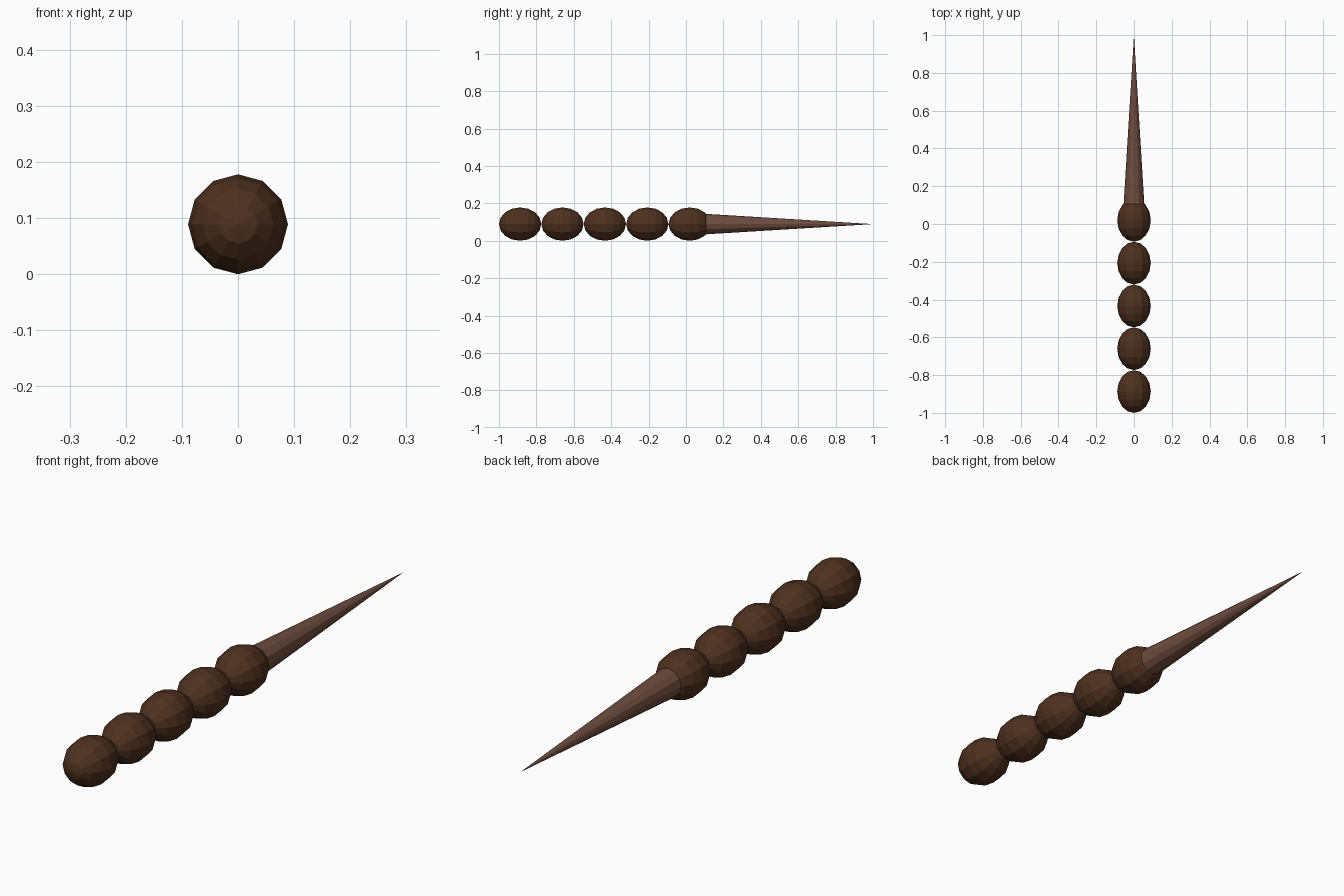
import bpy
import math

if "Cube" in bpy.data.objects:
    bpy.data.objects.remove(bpy.data.objects["Cube"])

CENTRE_Z = 0.089


def material(name, rgb):
    m = bpy.data.materials.new(name)
    m.diffuse_color = (*rgb, 1.0)
    m.use_nodes = True
    m.node_tree.nodes["Principled BSDF"].inputs["Base Color"].default_value = m.diffuse_color
    return m


bead_brown = material("dark_brown", (0.075, 0.030, 0.014))
spike_brown = material("light_brown", (0.153, 0.072, 0.050))

# Row of stretched beads, poles along the length
for i in range(5):
    bpy.ops.mesh.primitive_uv_sphere_add(
        segments=12, ring_count=8, radius=1,
        location=(0, -0.887 + 0.2267 * i, CENTRE_Z),
        rotation=(math.pi / 2, 0, 0))
    bead = bpy.context.object
    bead.name = f"bead_{i + 1}"
    bead.scale = (0.089, 0.089, 0.113)
    bead.data.materials.append(bead_brown)

# Long tapering spike at the back
bpy.ops.mesh.primitive_cone_add(
    vertices=12, radius1=0.055, radius2=0, depth=0.9,
    location=(0, 0.55, CENTRE_Z), rotation=(-math.pi / 2, 0, 0))
spike = bpy.context.object
spike.name = "spike"
spike.data.materials.append(spike_brown)
